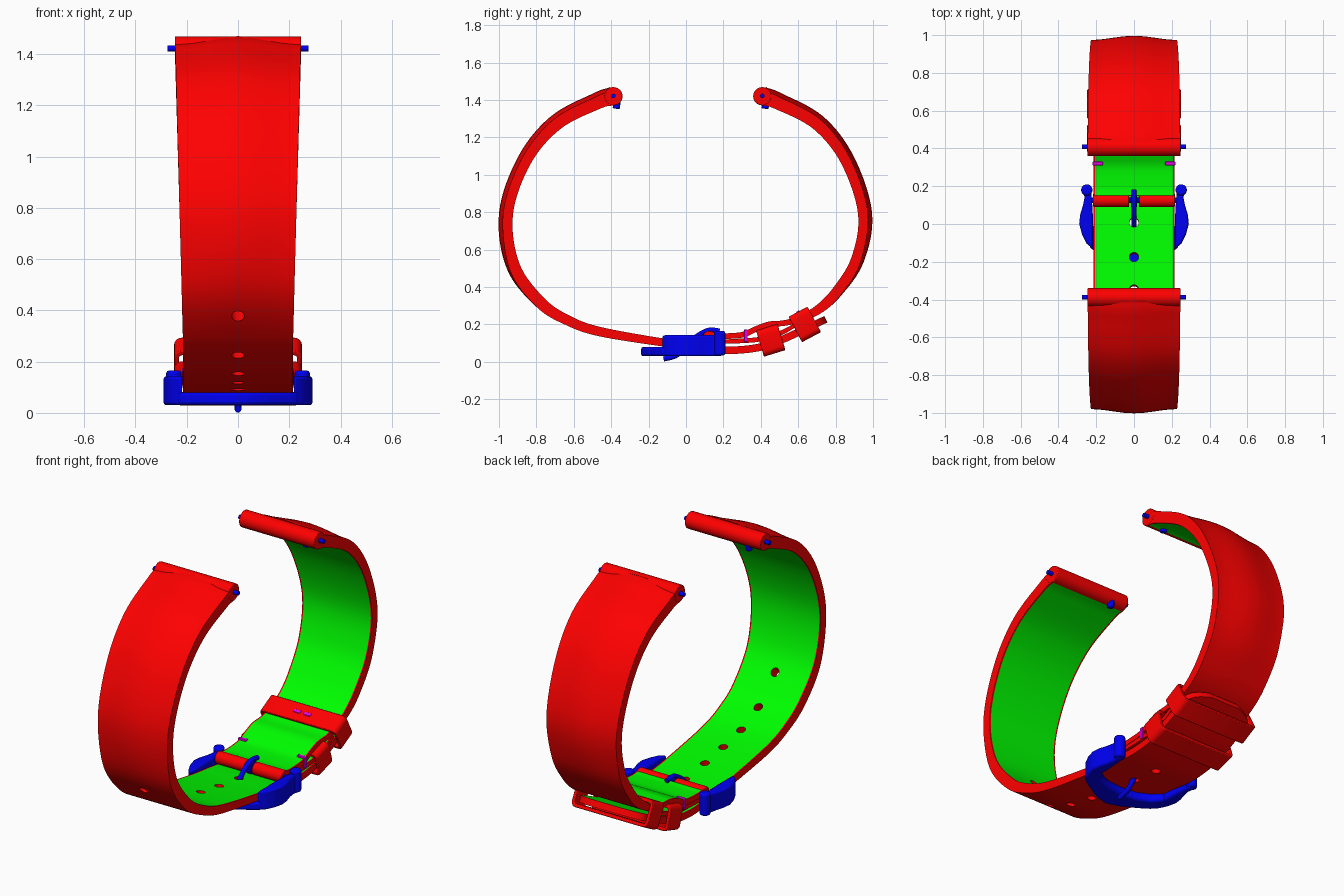
import bpy, bmesh, math
from mathutils import Vector, Matrix

if "Cube" in bpy.data.objects:
    bpy.data.objects.remove(bpy.data.objects["Cube"])


def material(name, color):
    m = bpy.data.materials.new(name)
    m.diffuse_color = (*color, 1)
    m.use_nodes = True
    m.node_tree.nodes["Principled BSDF"].inputs["Base Color"].default_value = m.diffuse_color
    return m


RED = material("leather", (1, 0, 0))
GREEN = material("lining", (0, 1, 0))
BLUE = material("metal", (0, 0, 0.9))
PURPLE = material("thread", (0.8, 0, 0.8))


def finish(bm, name, mats, bevel=0, angle=35):
    bmesh.ops.recalc_face_normals(bm, faces=bm.faces[:])
    me = bpy.data.meshes.new(name)
    bm.to_mesh(me)
    bm.free()
    ob = bpy.data.objects.new(name, me)
    bpy.context.collection.objects.link(ob)
    for m in mats:
        me.materials.append(m)
    if bevel:
        b = ob.modifiers.new("bevel", 'BEVEL')
        b.width, b.segments, b.limit_method = bevel, 2, 'ANGLE'
    smooth(ob, angle)
    return ob


def smooth(ob, angle=35):
    bpy.ops.object.select_all(action='DESELECT')
    ob.select_set(True)
    bpy.context.view_layer.objects.active = ob
    bpy.ops.object.shade_smooth_by_angle(angle=math.radians(angle))


def add_cyl(bm, center, axis, r, length, seg=24):
    rot = Vector((0, 0, 1)).rotation_difference(Vector(axis)).to_matrix().to_4x4()
    bmesh.ops.create_cone(bm, cap_ends=True, segments=seg, radius1=r, radius2=r,
                          depth=length, matrix=Matrix.Translation(center) @ rot)


def cyl(name, center, axis, r, length, mat, bevel=0):
    bm = bmesh.new()
    add_cyl(bm, center, axis, r, length)
    return finish(bm, name, [mat], bevel)


def box(name, center, size, tilt, mat):
    bm = bmesh.new()
    bmesh.ops.create_cube(bm, size=1, matrix=Matrix.Translation(center)
                          @ Matrix.Rotation(tilt, 4, 'X') @ Matrix.Diagonal((*size, 1)))
    return finish(bm, name, [mat], 0.003)


def prism(name, plan, z0, z1, mat, bevel=0):
    bm = bmesh.new()
    f = bm.faces.new([bm.verts.new((x, y, z0)) for x, y in plan])
    top = bmesh.ops.extrude_face_region(bm, geom=[f])
    for v in top['geom']:
        if isinstance(v, bmesh.types.BMVert):
            v.co.z = z1
    return finish(bm, name, [mat], bevel)


def spline(pts, sub=8):
    p = [Vector(q) for q in pts]
    p = [2 * p[0] - p[1]] + p + [2 * p[-1] - p[-2]]
    out = []
    for i in range(1, len(p) - 2):
        a, b, c, d = p[i - 1:i + 3]
        for k in range(sub):
            t = k / sub
            out.append(0.5 * (2 * b + (c - a) * t + (2 * a - 5 * b + 4 * c - d) * t * t
                              + (3 * b - a - 3 * c + d) * t ** 3))
    return out + [p[-2]]


def normals(path, side):
    out = []
    for i in range(len(path)):
        t = path[min(i + 1, len(path) - 1)] - path[max(i - 1, 0)]
        out.append(Vector((0, side * t.y, -side * t.x)).normalized())
    return out


US = [-1, -0.965, -0.85, -0.7, -0.5, -0.25, 0, 0.25, 0.5, 0.7, 0.85, 0.965, 1]


def strap(name, pts, side, tip=False):
    """Sweep a padded section; pts are inner-surface (y, z, thickness)."""
    path = spline(pts)
    bm = bmesh.new()
    rings = []
    for p, n in zip(path, normals(path, side)):
        y, z, th = p
        w = 0.214 + 0.032 * min(max((z - 0.3) / 1.1, 0), 1)
        if tip and y > 0.66:
            w *= math.sqrt(max(0.1, 1 - 0.8 * ((y - 0.66) / 0.08) ** 2))
        s = min(max((z - 0.3) / 0.4, 0), 1)
        crown = 0.022 * s * s * (3 - 2 * s)
        base = Vector((0, y, z))
        inner = [bm.verts.new(base + Vector((u * w, 0, 0))) for u in US]
        outer = [bm.verts.new(base + Vector((u * w, 0, 0)) + n *
                 (th - crown * (0.5 - 0.5 * math.cos(math.pi * u)))) for u in US]
        rings.append(inner + outer[::-1])
    m, k = len(rings[0]), len(US)
    for a, b in zip(rings, rings[1:]):
        for j in range(m):
            f = bm.faces.new((a[j], a[(j + 1) % m], b[(j + 1) % m], b[j]))
            f.material_index = 1 if 0 < j < k - 2 else 0
    bm.faces.new(rings[0])
    bm.faces.new(rings[-1])
    return finish(bm, name, [RED, GREEN]), path


# long strap with holes, running under the buckle to its rounded tip
long_pts = [(-.385, 1.372, .1), (-.46, 1.353, .09), (-.67, 1.246, .085), (-.83, 1.06, .077),
            (-.925, .79, .075), (-.89, .524, .073), (-.754, .337, .063), (-.62, .246, .054),
            (-.46, .187, .05), (-.14, .128, .043), (.05, .104, .04), (.2, .084, .04),
            (.3, .085, .04), (.4, .1, .04), (.5, .135, .04), (.6, .18, .04), (.74, .245, .038)]
long_strap, path = strap("long_strap", long_pts, 1, True)
bm = bmesh.new()
nrm = normals(path, 1)
for hy in (-.82, -.68, -.52, -.355, -.19, .0, .19):
    i = min((i for i in range(len(path)) if path[i].y < 0.5), key=lambda i: abs(path[i].x - hy))
    add_cyl(bm, Vector((0, path[i].x, path[i].y)) + nrm[i] * 0.025, nrm[i], 0.025, 0.16, 20)
cutter = finish(bm, "hole_cutter", [RED])
cutter.hide_render = True
mod = long_strap.modifiers.new("holes", 'BOOLEAN')
mod.operation, mod.object, mod.solver = 'DIFFERENCE', cutter, 'EXACT'
bpy.context.view_layer.objects.active = long_strap
bpy.ops.object.modifier_apply(modifier=mod.name)
bpy.data.objects.remove(cutter)
smooth(long_strap)

# short strap, humped over the first keeper, and its folded-back layer
short_pts = [(.405, 1.372, .1), (.475, 1.353, .09), (.68, 1.246, .085), (.83, 1.06, .077),
             (.92, .79, .075), (.885, .56, .07), (.79, .4, .06), (.7, .305, .05),
             (.6, .245, .035), (.52, .222, .03), (.44, .215, .03), (.37, .19, .03),
             (.3, .16, .03), (.2, .152, .03), (.15, .155, .03)]
strap("short_strap", short_pts, -1)
fold_pts = [(.58, .205, .02), (.5, .165, .025), (.4, .135, .025), (.3, .125, .025), (.14, .116, .02)]
fold, _ = strap("short_strap_fold", fold_pts, -1)

# lug ends with spring pins and release knobs
for tag, y, kx in (("front", -.388, -.15), ("back", .408, .15)):
    cyl(tag + "_lug_end", (0, y, 1.42), (1, 0, 0), 0.049, 0.492, RED, 0.004)
    cyl(tag + "_spring_pin", (0, y, 1.422), (1, 0, 0), 0.012, 0.552, BLUE)
    cyl(tag + "_release_knob", (kx, y + 0.018, 1.378), (0, 0.15, 1), 0.019, 0.05, BLUE, 0.005)

# buckle frame: two curved arms and a bowed crossbar
arm = [(.218, -.13), (.25, -.105), (.275, -.055), (.29, .0), (.285, .05), (.27, .1),
       (.262, .14), (.27, .19), (.228, .19), (.222, .12), (.218, .05)]
for tag, s in (("left", -1), ("right", 1)):
    prism(tag + "_buckle_arm", [(s * x, y) for x, y in arm], 0.03, 0.143, BLUE, 0.01)
    cyl(tag + "_bar_post", (s * 0.25, 0.18, 0.1), (0, 0, 1), 0.03, 0.13, BLUE, 0.01)
outer = [(.235, -.125), (.19, -.155), (.14, -.185), (.07, -.222), (0, -.24)]
inner = [(0, -.105), (.1, -.095), (.17, -.06), (.21, -.01), (.235, -.01)]
half = outer + inner
bar = half + [(-x, y) for x, y in half[::-1] if x]
bar = outer + [(-x, y) for x, y in outer[-2::-1]] + [(-x, y) for x, y in inner[:0:-1]] + inner
prism("buckle_crossbar", bar, 0.03, 0.08, BLUE, 0.012)
cyl("buckle_bar", (0, .125, .128), (1, 0, 0), 0.014, 0.5, BLUE)
for tag, s in (("left", -1), ("right", 1)):
    cyl(tag + "_bar_wrap", (s * .121, .125, .13), (1, 0, 0), 0.036, 0.19, RED, 0.004)

# tongue: ring round the bar and a bent pin through the hole
cyl("tongue_ring", (0, .125, .13), (1, 0, 0), 0.037, 0.03, BLUE, 0.004)
cu = bpy.data.curves.new("tongue", 'CURVE')
cu.dimensions, cu.bevel_depth, cu.bevel_resolution, cu.use_fill_caps = '3D', 0.014, 3, True
pts = spline([(.18, .165, 0), (.125, .17, 0), (.07, .145, 0), (.025, .11, 0),
              (-.02, .06, 0), (-.06, .03, 0), (-.12, .015, 0)], 4)
sp = cu.splines.new('POLY')
sp.points.add(len(pts) - 1)
for q, p in zip(sp.points, pts):
    q.co = (0, p.x, p.y, 1)
tongue = bpy.data.objects.new("tongue", cu)
bpy.context.collection.objects.link(tongue)
cu.materials.append(BLUE)


# keeper loops
def rounded(hx, hz, r):
    return [(sx * (hx - r) + r * math.cos(a), sz * (hz - r) + r * math.sin(a))
            for q, (sx, sz) in enumerate(((1, 1), (-1, 1), (-1, -1), (1, -1)))
            for a in [math.radians(90 * q + 18 * i) for i in range(6)]]


def keeper(name, y, z, tilt, length, hz):
    bm = bmesh.new()
    h = length / 2
    loops = [[bm.verts.new((x, yy, zz)) for x, zz in sec] for sec, yy in (
        (rounded(.249, hz, .03), -h), (rounded(.249, hz, .03), h),
        (rounded(.23, hz - .02, .012), h), (rounded(.23, hz - .02, .012), -h))]
    n = len(loops[0])
    for k in range(4):
        a, b = loops[k], loops[(k + 1) % 4]
        for i in range(n):
            bm.faces.new((a[i], a[(i + 1) % n], b[(i + 1) % n], b[i]))
    bm.transform(Matrix.Translation((0, y, z)) @ Matrix.Rotation(tilt, 4, 'X'))
    finish(bm, name, [RED], 0.004)


keeper("fixed_keeper", .453, .115, math.radians(17), .12, .073)
T2 = math.radians(28)
keeper("free_keeper", .635, .2, T2, .115, .077)

# stitches
for tag, s in (("left", -1), ("right", 1)):
    box(tag + "_strap_stitch", (s * .192, .32, .14), (.054, .02, .066), 0, PURPLE)
    box(tag + "_keeper_stitch", (s * .033, .635 - .077 * math.sin(T2), .2 + .077 * math.cos(T2)),
        (.045, .02, .008), T2, PURPLE)
